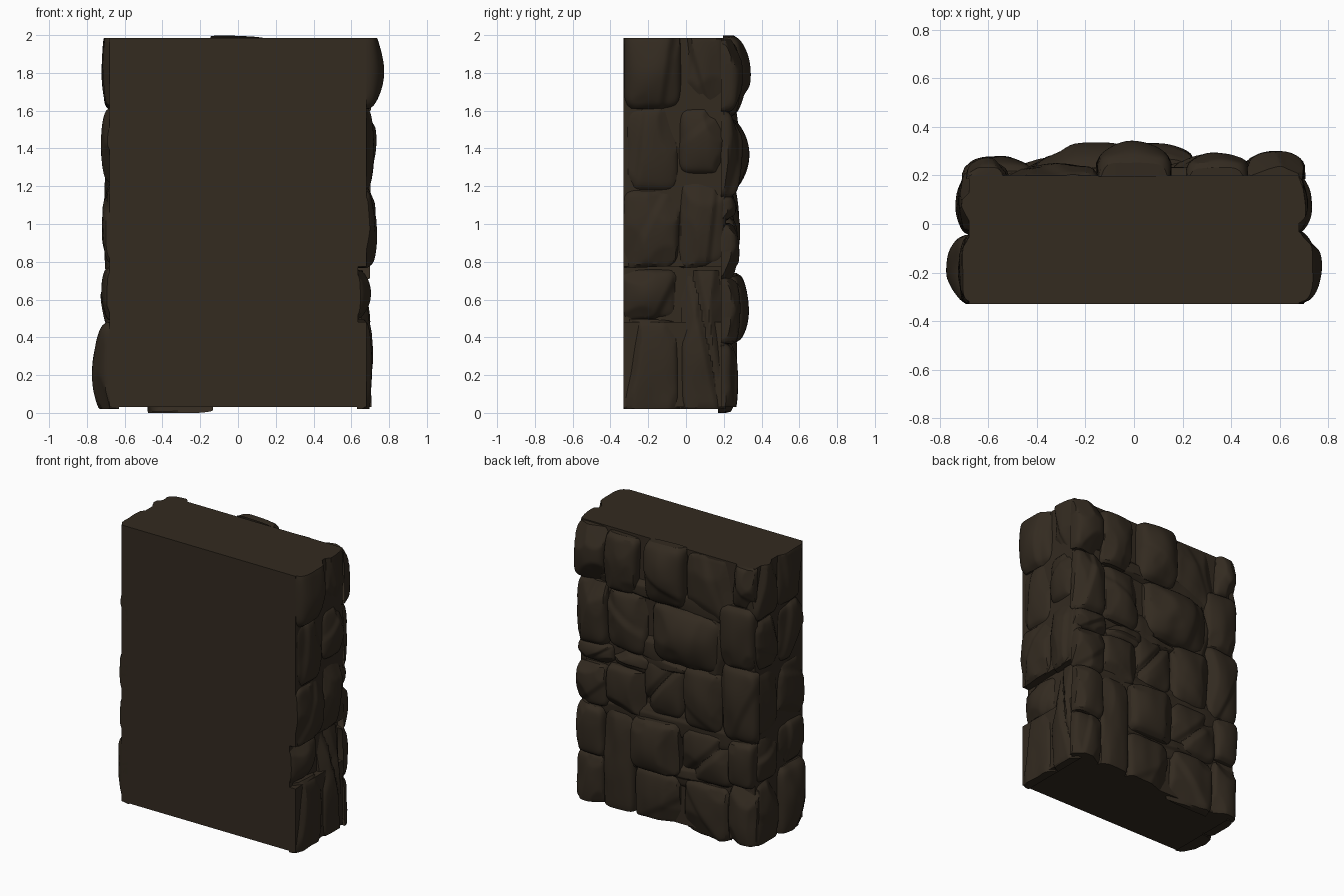
import bpy, bmesh, math, random
from mathutils import Vector, noise

random.seed(11)
stone_mat = bpy.data.materials.new("dark brown stone")
stone_mat.diffuse_color = (0.033, 0.0235, 0.0145, 1)

FRONT, TOP, BOTTOM = -0.33, 1.985, 0.03
N = 26  # grid cells per stone


def finish(bm, name):
    me = bpy.data.meshes.new(name)
    bm.to_mesh(me)
    bm.free()
    me.materials.append(stone_mat)
    for p in me.polygons:
        p.use_smooth = True
    me.set_sharp_from_angle(angle=math.radians(28))
    ob = bpy.data.objects.new(name, me)
    bpy.context.collection.objects.link(ob)


def stone(bm, place, flip, u0, u1, v0, v1, crest, bulge, root,
          crack=None, top=TOP, bottom=BOTTOM):
    """Chiselled pillow over a wobbly quad, with a skirt down to the root."""
    j = lambda: random.uniform(-0.014, 0.014)
    g = 0.006  # grow a little so that the joints stay narrow
    c = [(u0 - g + j(), v0 - g + j()), (u1 + g + j(), v0 - g + j()),
         (u1 + g + j(), v1 + g + j()), (u0 - g + j(), v1 + g + j())]
    # random chisel planes, and a ledge across some stones
    cuts = []
    for _ in range(5):
        a = random.uniform(0, math.tau)
        cuts.append((math.cos(a), math.sin(a),
                     random.uniform(0.35, 0.85), random.uniform(0.05, 0.12)))
    ledge_a, ledge_c = random.uniform(0, math.tau), random.uniform(0.0, 0.5)
    ledge = random.choice((0, 0.012, 0.018))
    off = random.uniform(-0.2, 0.2)
    verts = []
    for b in range(-1, N + 2):
        row = []
        for a in range(-1, N + 2):
            s = max(-1, min(1, 2 * a / N - 1))
            t = max(-1, min(1, 2 * b / N - 1))
            k = 1 - 0.04 * (s * t) ** 4  # rounded outline
            fs, ft = (s * k + 1) / 2, (t * k + 1) / 2
            p = [(c[0][i] * (1 - fs) + c[1][i] * fs) * (1 - ft)
                 + (c[3][i] * (1 - fs) + c[2][i] * fs) * ft for i in (0, 1)]
            if a in (-1, N + 1) or b in (-1, N + 1):
                h = root
            else:
                r = (s ** 6 + t ** 6) ** (1 / 6)
                h = crest - bulge * (1 - (1 - s * s) * (1 - t * t)) - 0.022 * min(r, 1.1) ** 16
                for ca, sa, d, m in cuts:
                    h = min(h, crest - 0.2 * bulge - m * (ca * s + sa * t - d))
                q = s * math.cos(ledge_a) + t * math.sin(ledge_a) - ledge_c
                h -= ledge * max(0, min(1, q / 0.2))
                if crack is not None:
                    q = s * math.cos(crack) + t * math.sin(crack) - off
                    h -= 0.025 * max(0, 1 - abs(q) / 0.22)
                h += 0.009 * noise.noise(Vector((p[0] * 9, p[1] * 5, crest * 31)))
                h = max(h, root)
            x, y, z = place(p[0], p[1], h)
            row.append(bm.verts.new((x, max(FRONT, y), max(bottom, min(top, z)))))
        verts.append(row)
    for b in range(N + 2):
        for a in range(N + 2):
            f = [verts[b][a], verts[b][a + 1], verts[b + 1][a + 1], verts[b + 1][a]]
            bm.faces.new(f[::-1] if flip else f)


# solid core with the plain front, top and bottom; recessed at one right-hand stone
def block(bm, x0, x1, z0, z1):
    new = bmesh.ops.create_cube(bm, size=1)["verts"]
    for v in new:
        v.co = ((x0 + x1) / 2 + v.co.x * (x1 - x0), -0.065 + v.co.y * 0.53,
                (z0 + z1) / 2 + v.co.z * (z1 - z0))


bm = bmesh.new()
block(bm, -0.68, 0.635, BOTTOM, TOP)
block(bm, 0.635, 0.68, BOTTOM, 0.48)
block(bm, 0.635, 0.68, 0.775, TOP)
finish(bm, "wall_core")

# back stones: x0, x1, z0, z1, crest y, bulge, crack angle
back = [
    (0.48, 0.69, 1.60, 1.97, 0.30, 0.04, None), (0.23, 0.47, 1.58, 1.97, 0.295, 0.04, None),
    (-0.53, -0.16, 1.52, 1.98, 0.25, 0.02, None), (-0.69, -0.53, 1.70, 1.98, 0.275, 0.04, None),
    (0.46, 0.69, 1.15, 1.59, 0.30, 0.04, None), (0.16, 0.45, 1.16, 1.57, 0.285, 0.04, None),
    (0.42, 0.69, 1.01, 1.14, 0.27, 0.03, None), (0.13, 0.41, 1.03, 1.14, 0.26, 0.03, None),
    (-0.41, 0.09, 1.17, 1.56, 0.338, 0.09, None), (-0.69, -0.43, 1.27, 1.69, 0.28, 0.04, None),
    (0.46, 0.69, 0.71, 1.00, 0.285, 0.03, None), (0.17, 0.45, 0.73, 1.02, 0.28, 0.03, None),
    (-0.13, 0.16, 0.76, 1.14, 0.265, 0.04, 0.8), (-0.43, -0.14, 0.75, 1.16, 0.285, 0.04, None),
    (-0.69, -0.44, 0.75, 1.26, 0.28, 0.04, None),
    (0.48, 0.69, 0.37, 0.70, 0.29, 0.03, None), (0.25, 0.47, -0.03, 0.70, 0.27, 0.03, None),
    (-0.11, 0.24, 0.38, 0.73, 0.338, 0.05, None), (-0.50, -0.12, 0.38, 0.74, 0.27, 0.04, 0.75),
    (-0.69, -0.51, 0.43, 0.74, 0.28, 0.03, None),
    (0.48, 0.69, -0.03, 0.36, 0.275, 0.03, None), (-0.11, 0.24, -0.03, 0.37, 0.27, 0.03, None),
    (-0.69, -0.49, -0.03, 0.42, 0.26, 0.03, None),
]
on_back = lambda u, v, h: (u, h, v)
bm = bmesh.new()
for x0, x1, z0, z1, y, bulge, crack in back:
    stone(bm, on_back, True, x0, x1, z0, z1, y, bulge, 0.185, crack)
# the two stones that poke past the top and the bottom
stone(bm, on_back, True, -0.15, 0.16, 1.57, 1.995, 0.342, 0.07, 0.195, top=2.0)
stone(bm, on_back, True, -0.48, -0.14, 0.0, 0.37, 0.27, 0.03, 0.17, bottom=0.0)
# low rubble filling the gaps
for x0, x1, z0, z1 in [(-0.05, 0.2, 1.1, 1.3), (-0.2, 0.2, 1.05, 1.2), (-0.5, -0.3, 1.1, 1.6),
                       (-0.6, 0.6, 0.65, 0.85), (-0.6, 0.6, 1.5, 1.7), (-0.6, 0.6, 0.3, 0.45)]:
    stone(bm, on_back, True, x0, x1, z0, z1, 0.235, 0.015, 0.185)
finish(bm, "back_stones")

# side stones: y0, y1, z0, z1, crest x, bulge, crack angle
right = [
    (-0.33, -0.04, 1.62, 2.04, 0.775, 0.06, None), (-0.33, -0.04, 1.18, 1.61, 0.72, 0.03, None),
    (-0.33, -0.04, 0.78, 1.17, 0.74, 0.03, None), (-0.33, -0.05, 0.49, 0.76, 0.70, 0.05, None),
    (-0.33, -0.04, -0.02, 0.49, 0.71, 0.02, None),
    (-0.03, 0.20, 1.62, 2.04, 0.715, 0.02, None), (-0.03, 0.20, 1.26, 1.61, 0.735, 0.04, None),
    (-0.03, 0.20, 0.78, 1.25, 0.73, 0.03, None), (-0.03, 0.20, -0.02, 0.76, 0.71, 0.02, 0.6),
]
left = [
    (-0.33, -0.04, 1.62, 2.04, 0.725, 0.03, None), (-0.33, -0.04, 1.23, 1.61, 0.725, 0.03, None),
    (-0.33, -0.04, 0.78, 1.22, 0.725, 0.03, None), (-0.33, -0.04, 0.48, 0.77, 0.725, 0.03, None),
    (-0.33, -0.04, -0.02, 0.47, 0.775, 0.06, None),
    (-0.03, 0.20, 1.62, 2.04, 0.72, 0.02, None), (-0.03, 0.20, 1.24, 1.60, 0.73, 0.03, None),
    (-0.03, 0.20, 0.78, 1.23, 0.72, 0.03, None), (-0.03, 0.20, 0.45, 0.77, 0.725, 0.03, None),
    (-0.03, 0.20, -0.02, 0.44, 0.73, 0.03, None),
]
for name, rows, sign in (("right_stones", right, 1), ("left_stones", left, -1)):
    bm = bmesh.new()
    for y0, y1, z0, z1, x, bulge, crack in rows:
        stone(bm, lambda u, v, h: (sign * h, u, v), sign < 0,
              y0, y1, z0, z1, x, bulge, 0.63, crack, bottom=0.02)
    finish(bm, name)
